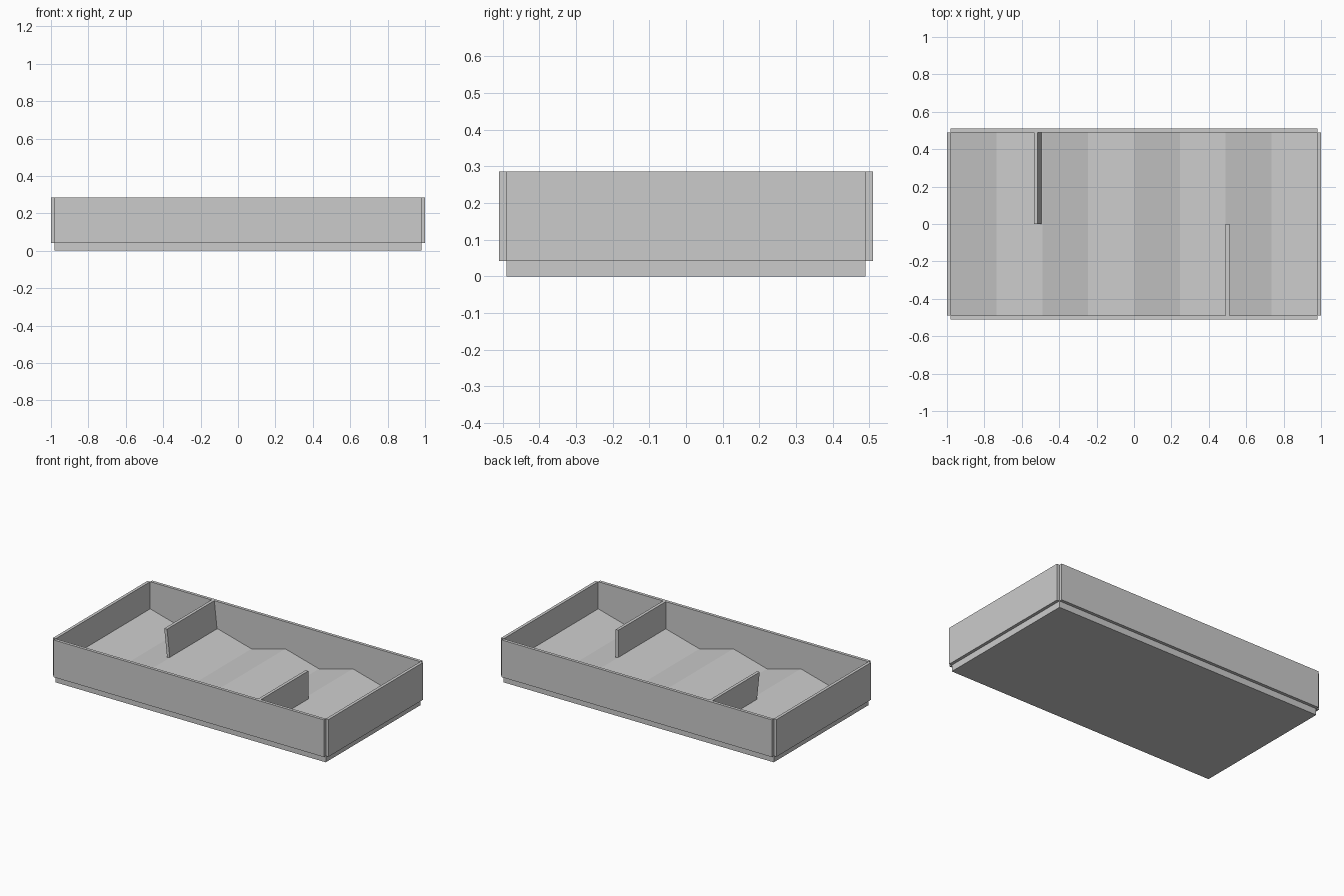
import bpy

if "Cube" in bpy.data.objects:
    bpy.data.objects.remove(bpy.data.objects["Cube"])

TOP, WALL_Z = 0.286, 0.042     # wall top and bottom heights
HX, HY, T = 0.98, 0.49, 0.02   # floor half sizes, wall thickness


def prism(name, profile, y0, y1):
    """Extrude an x/z profile along y."""
    n = len(profile)
    verts = [(x, y, z) for y in (y0, y1) for x, z in profile]
    faces = [tuple(range(n)), tuple(range(2 * n - 1, n - 1, -1))]
    faces += [(i, i + n, (i + 1) % n + n, (i + 1) % n) for i in range(n)]
    mesh = bpy.data.meshes.new(name)
    mesh.from_pydata(verts, [], faces)
    obj = bpy.data.objects.new(name, mesh)
    bpy.context.collection.objects.link(obj)
    return obj


def box(name, x0, x1, y0, y1, z0, z1):
    return prism(name, [(x0, z0), (x1, z0), (x1, z1), (x0, z1)], y0, y1)


# Solid floor with a zigzag top: peaks at the ends, four valleys
ridges = [(HX - i * HX / 4, 0.108 if i % 2 == 0 else WALL_Z) for i in range(9)]
prism("wavy_floor", [(-HX, 0), (HX, 0)] + ridges, -HY, HY)

# Surrounding walls, open at the outer corners
box("left_wall", -HX - T, -HX, -HY, HY, WALL_Z, TOP)
box("right_wall", HX, HX + T, -HY, HY, WALL_Z, TOP)
box("front_wall", -HX, HX, -HY - T, -HY, WALL_Z, TOP)
box("back_wall", -HX, HX, HY, HY + T, WALL_Z, TOP)

# Upright front divider and leaning back divider
box("front_divider", 0.49, 0.51, -HY, 0, 0.06, TOP)
prism("leaning_back_divider",
      [(-0.51, 0.06), (-0.49, 0.06), (-0.515, TOP), (-0.535, TOP)], 0, HY)
